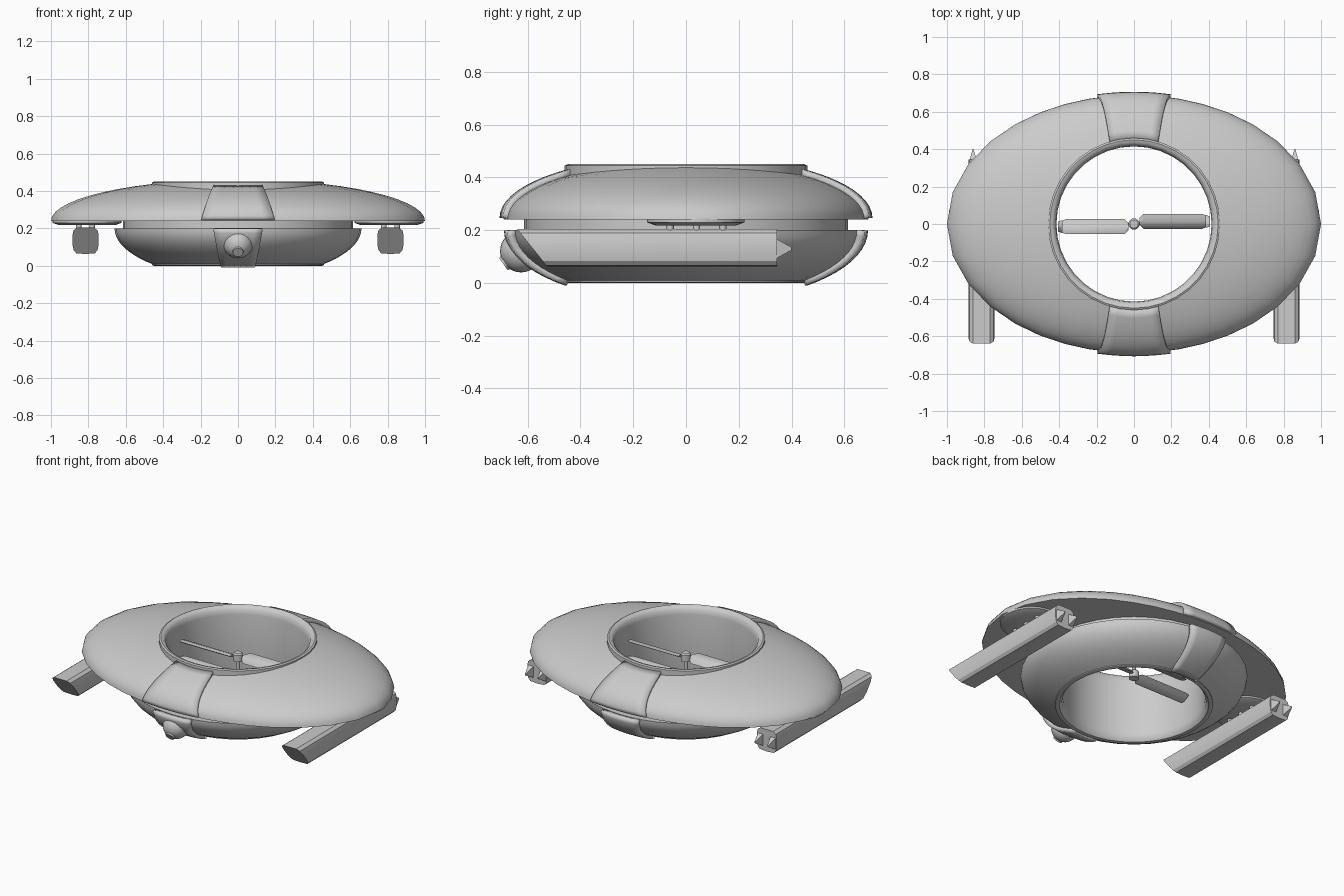
import bpy, bmesh
from math import sin, cos, acos, sqrt, pi, radians
from mathutils import Matrix, Vector

if "Cube" in bpy.data.objects:
    bpy.data.objects.remove(bpy.data.objects["Cube"])

HOLE = 0.455          # radius where the shells meet the duct


def finish(name, bm, angle=35):
    bmesh.ops.remove_doubles(bm, verts=bm.verts, dist=1e-5)
    bmesh.ops.recalc_face_normals(bm, faces=bm.faces)
    me = bpy.data.meshes.new(name)
    bm.to_mesh(me)
    bm.free()
    ob = bpy.data.objects.new(name, me)
    bpy.context.collection.objects.link(ob)
    bpy.ops.object.select_all(action='DESELECT')
    ob.select_set(True)
    bpy.context.view_layer.objects.active = ob
    bpy.ops.object.shade_smooth_by_angle(angle=radians(angle))
    return ob


def skin(bm, rows, closed=False):
    """Quads between rows of points."""
    vs = [[bm.verts.new(p) for p in r] for r in rows]
    n = len(rows[0])
    for a, b in zip(vs, vs[1:]):
        for i in range(n if closed else n - 1):
            j = (i + 1) % n
            bm.faces.new((a[i], a[j], b[j], b[i]))
    return vs


def lathe(name, profile, seg=36, center=(0, 0)):
    bm = bmesh.new()
    skin(bm, [[(center[0] + r * cos(2 * pi * k / seg), center[1] + r * sin(2 * pi * k / seg), z)
               for k in range(seg)] for r, z in profile], True)
    return finish(name, bm)


def shell(name, a, b, h, z0, s, inner, seg=36, steps=10):
    """Half ellipsoid trimmed by the round duct, with a flat face on its open side."""
    rows = [[] for _ in range(steps + 2)]
    for k in range(seg):
        c, d = cos(2 * pi * k / seg), sin(2 * pi * k / seg)
        R = 1 / sqrt((c / a) ** 2 + (d / b) ** 2)
        rows[0].append((inner * c, inner * d, z0))
        for i in range(steps + 1):
            p = acos(HOLE / R) * i / steps
            rows[i + 1].append((R * cos(p) * c, R * cos(p) * d, z0 + s * h * sin(p)))
    bm = bmesh.new()
    skin(bm, rows, True)
    return finish(name, bm)


def panel(name, side, a, b, h, z0, s, w_out, w_in, thick):
    """Raised cover following a shell, at the front or the back."""
    rows = []
    for i in range(11):
        t = i / 10
        row = []
        for k in range(7):
            x = (k / 3 - 1) * (w_out + (w_in - w_out) * t)
            q = sqrt(1 - (x / a) ** 2)
            p = acos(sqrt(HOLE ** 2 - x * x) / (b * q)) * t
            row.append((x, side * b * q * cos(p), z0 + s * h * q * sin(p)))
        rows.append(row)
    bm = bmesh.new()
    skin(bm, rows)
    ob = finish(name, bm)
    m = ob.modifiers.new("thickness", 'SOLIDIFY')
    m.thickness, m.offset = thick, 0


# hull: upper saucer, lower bowl, waist and duct
shell("upper_shell", 1.0, 0.69, 0.222, 0.24, 1, 0.6)
shell("lower_shell", 0.66, 0.66, 0.265, 0.2, -1, 0.6)
lathe("waist", [(0.615, 0.195), (0.615, 0.245)])
lathe("duct", [(0.46, 0.035), (0.46, 0.004), (0.45, 0), (0.435, 0.003), (0.42, 0.02), (0.415, 0.05),
               (0.415, 0.40), (0.42, 0.43), (0.435, 0.446), (0.45, 0.45), (0.46, 0.445), (0.46, 0.39)])

# raised covers
for side, label in ((-1, "front"), (1, "back")):
    panel(label + "_upper_panel", side, 1.0, 0.692, 0.224, 0.245, 1, 0.195, 0.13, 0.03)
    panel(label + "_lower_panel", side, 0.675, 0.675, 0.265, 0.2, -1, 0.13, 0.09, 0.03)

# camera ball and lens
bm = bmesh.new()
bmesh.ops.create_uvsphere(bm, u_segments=24, v_segments=16, radius=0.08,
                          matrix=Matrix.Translation((0, -0.625, 0.12)))
finish("camera_ball", bm)
bm = bmesh.new()
bmesh.ops.create_cone(bm, cap_ends=True, segments=16, radius1=0.033, radius2=0.028, depth=0.03,
                      matrix=Matrix.Translation((0, -0.68, 0.08)) @ Matrix.Rotation(radians(125), 4, 'X'))
finish("camera_lens", bm)

# two stacked rotors on one shaft
for label, z, pitch, length, chord in (("upper", 0.32, 25, 0.385, 0.088), ("lower", 0.2, -25, 0.405, 0.075)):
    bm = bmesh.new()
    for s in (-1, 1):
        y = s * 0.014
        base = Matrix.Translation((0, y, z)) @ Matrix.Rotation(radians(s * pitch), 4, 'X')
        sec = [(-.5, 0), (-.3, .012), (.1, .015), (.5, 0), (.1, -.004), (-.3, -.004)]
        stations = ((0.03, 0.5), (0.05, 1), (length - 0.02, 1), (length, 0.8))
        vs = skin(bm, [[base @ Vector((s * x, u * chord * f, v)) for u, v in sec] for x, f in stations], True)
        bm.faces.new(vs[0])
        bm.faces.new(vs[-1])
    finish(label + "_rotor_blades", bm)
    lathe(label + "_hub", [(0, z - 0.02), (0.03, z - 0.02), (0.03, z + 0.022), (0.022, z + 0.03), (0, z + 0.03)], 16)
lathe("rotor_shaft", [(0, 0.18), (0.012, 0.18), (0.012, 0.33), (0, 0.33)], 12)

# side pods with their mounting discs, struts and tail points
half = [(0.0, 0.204), (0.045, 0.204), (0.064, 0.19), (0.070, 0.165), (0.070, 0.115), (0.064, 0.083),
        (0.05, 0.067), (0.0, 0.063)]
section = half + [(-x, z) for x, z in half[-2:0:-1]]
for s, label in ((-1, "left"), (1, "right")):
    cx = s * 0.815
    lathe(label + "_mount_disc", [(0, 0.217), (0.15, 0.217), (0.185, 0.23), (0.185, 0.245)], 32, (s * 0.807, 0.037))
    bm = bmesh.new()
    front = [(cx + x, -0.64 + (0.204 - z) * 0.8, z) for x, z in section]
    back = [(cx + x, 0.345, z) for x, z in section]
    vs = skin(bm, [front, back], True)
    bm.faces.new(vs[0])
    bm.faces.new(vs[1])
    finish(label + "_pod", bm, 30)
    bm = bmesh.new()
    for dx in (-0.045, 0.045):
        m = (Matrix.Translation((cx + dx, 0.37, 0.13)) @ Matrix.Diagonal((0.65, 1, 1.3, 1))
             @ Matrix.Rotation(radians(-90), 4, 'X') @ Matrix.Rotation(radians(45), 4, 'Z'))
        bmesh.ops.create_cone(bm, cap_ends=True, segments=4, radius1=0.042, radius2=0.006, depth=0.06, matrix=m)
    finish(label + "_pod_tail_points", bm, 20)
    bm = bmesh.new()
    for dx in (-0.036, 0.036):
        for y in (-0.06, 0.04, 0.14):
            bmesh.ops.create_cone(bm, cap_ends=True, segments=12, radius1=0.014, radius2=0.014, depth=0.03,
                                  matrix=Matrix.Translation((cx + dx, y, 0.212)))
    finish(label + "_pod_struts", bm)
